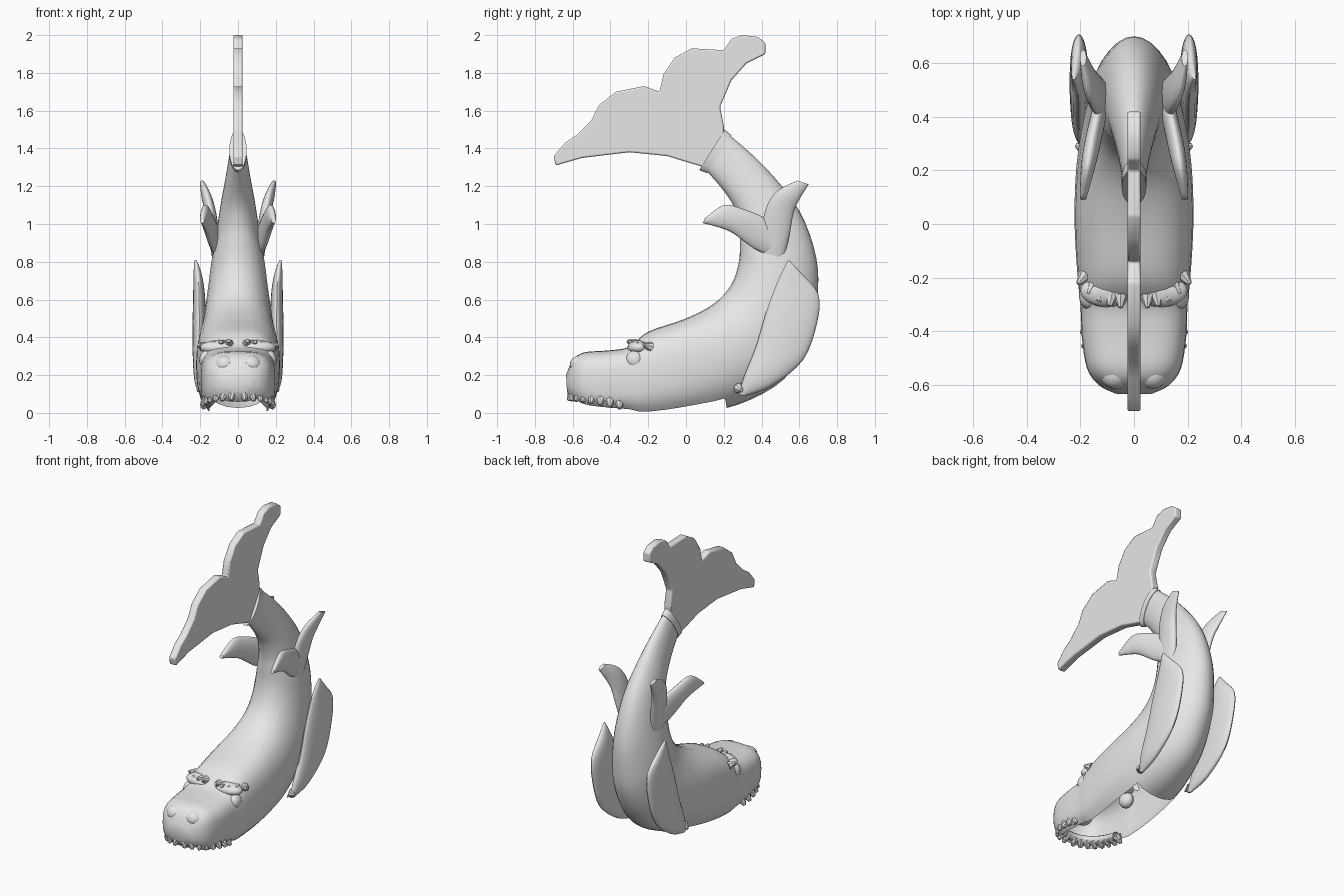
import bpy
import bmesh
from math import sin, cos, pi, copysign
from mathutils import Vector, Matrix

cube = bpy.data.objects.get("Cube")
if cube:
    bpy.data.objects.remove(cube, do_unlink=True)

stone = bpy.data.materials.new("grey_stone")
stone.use_nodes = True
GREY = (0.8, 0.8, 0.8, 1)
stone.diffuse_color = GREY
for node in stone.node_tree.nodes:
    if node.type == 'BSDF_PRINCIPLED':
        node.inputs["Base Color"].default_value = GREY

SIDES = 28


def finish(name, bm):
    """Turn a bmesh into a named object of the single material."""
    bmesh.ops.recalc_face_normals(bm, faces=bm.faces)
    mesh = bpy.data.meshes.new(name)
    bm.to_mesh(mesh)
    bm.free()
    mesh.materials.append(stone)
    obj = bpy.data.objects.new(name, mesh)
    bpy.context.collection.objects.link(obj)
    return obj


def smooth(obj, angle=0.7):
    bpy.ops.object.select_all(action='DESELECT')
    obj.select_set(True)
    bpy.context.view_layer.objects.active = obj
    bpy.ops.object.shade_smooth_by_angle(angle=angle)


def spline(rows, steps):
    """Catmull-Rom interpolation of rows of numbers."""
    out = []
    last = len(rows) - 1
    for i in range(last):
        a, b, c, d = (rows[min(max(i + k, 0), last)] for k in (-1, 0, 1, 2))
        for s in range(steps):
            t = s / steps
            out.append([q + t * (r - p) / 2
                        + t * t * (p - 2.5 * q + 2 * r - e / 2)
                        + t ** 3 * (1.5 * (q - r) + (e - p) / 2)
                        for p, q, r, e in zip(a, b, c, d)])
    return out + [list(rows[-1])]


def loft(name, rows, side=1, steps=4):
    """Skin rows of: edge y, z, opposite edge y, z, half width, centre x, roundness."""
    bm = bmesh.new()
    rings = []
    for y1, z1, y2, z2, half, x, power in spline(rows, steps):
        ring = []
        for k in range(SIDES):
            a = 2 * pi * k / SIDES
            c = copysign(abs(cos(a)) ** power, cos(a))
            s = copysign(abs(sin(a)) ** power, sin(a))
            ring.append(bm.verts.new((side * (x + half * s),
                                      (y1 + y2) / 2 + c * (y1 - y2) / 2,
                                      (z1 + z2) / 2 + c * (z1 - z2) / 2)))
        rings.append(ring)
    for r, q in zip(rings, rings[1:]):
        for k in range(SIDES):
            n = (k + 1) % SIDES
            bm.faces.new((r[k], r[n], q[n], q[k]))
    bm.faces.new(rings[0])
    bm.faces.new(rings[-1])
    return finish(name, bm)


def ball(name, centre, size):
    bm = bmesh.new()
    bmesh.ops.create_uvsphere(
        bm, u_segments=24, v_segments=14, radius=1,
        matrix=Matrix.Translation(centre) @ Matrix.Diagonal((*size, 1)))
    smooth(finish(name, bm))


def spikes(name, items, radius, length):
    """Blunt little cones, each given as base point and direction."""
    bm = bmesh.new()
    for base, direction in items:
        d = Vector(direction).normalized()
        turn = d.to_track_quat('Z', 'Y').to_matrix().to_4x4()
        bmesh.ops.create_cone(
            bm, cap_ends=True, segments=8, radius1=radius, radius2=radius * 0.3,
            depth=length,
            matrix=Matrix.Translation(Vector(base) + d * length / 2) @ turn)
    smooth(finish(name, bm))


# Curled body with the head, from snout to tail root
body = loft("body", [
    (-.635, .2, -.63, .11, .07, 0, .9),
    (-.6, .28, -.605, .07, .13, 0, .8),
    (-.54, .32, -.54, .025, .175, 0, .65),
    (-.42, .33, -.42, .007, .195, 0, .6),
    (-.3, .35, -.3, -.005, .2, 0, .6),
    (-.2, .43, -.21, -.03, .21, 0, .7),
    (0, .5, .02, -.005, .222, 0, .75),
    (.15, .58, .28, .045, .215, 0, .9),
    (.24, .68, .52, .18, .19, 0, 1),
    (.28, .8, .655, .4, .165, 0, 1),
    (.285, .92, .695, .6, .145, 0, 1),
    (.28, 1, .69, .82, .12, 0, 1),
    (.25, 1.1, .6, 1.07, .095, 0, 1),
    (.18, 1.2, .42, 1.3, .065, 0, 1),
    (.1, 1.29, .22, 1.48, .04, 0, 1)])

# The hollow underside, open from the lip to below the belly
bm = bmesh.new()
bm.from_mesh(body.data)
middle = SIDES // 2
opening = [f for f in bm.faces if len(f.verts) == 4
           and middle - 3 <= f.index % SIDES < middle + 3
           and -.59 < f.calc_center_median().y < .22]
bmesh.ops.delete(bm, geom=opening, context='FACES')
bm.to_mesh(body.data)
bm.free()
smooth(body)

# Collar around the tail root
smooth(loft("tail_collar", [
    (.11, 1.27, .24, 1.47, .046, 0, 1),
    (.07, 1.285, .205, 1.5, .046, 0, 1)], steps=1))

# Flat lobed tail fin
outline = [(.1, 1.3), (.03, 1.32), (-.1, 1.36), (-.3, 1.38), (-.55, 1.35), (-.69, 1.31),
           (-.7, 1.36), (-.64, 1.43), (-.58, 1.47), (-.5, 1.55), (-.46, 1.63),
           (-.37, 1.7), (-.22, 1.73), (-.14, 1.7), (-.12, 1.79), (-.06, 1.88),
           (.03, 1.93), (.2, 1.92), (.24, 1.98), (.3, 2), (.38, 1.99), (.42, 1.96),
           (.42, 1.9), (.32, 1.85), (.24, 1.76), (.18, 1.62), (.2, 1.52), (.2, 1.48)]
bm = bmesh.new()
face = bm.faces.new([bm.verts.new((-.025, y, z)) for y, z in outline])
grown = bmesh.ops.extrude_face_region(bm, geom=[face])["geom"]
bmesh.ops.translate(bm, vec=(.05, 0, 0),
                    verts=[g for g in grown if isinstance(g, bmesh.types.BMVert)])
tail = finish("tail_fin", bm)
bevel = tail.modifiers.new("soft_edge", 'BEVEL')
bevel.width = .008
bevel.segments = 2
smooth(tail)

for side, word in ((1, "left"), (-1, "right")):
    # Broad lower fin
    smooth(loft(word + "_lower_fin", [
        (.28, .1, .31, .09, .01, .19, 1),
        (.31, .2, .45, .14, .03, .2, 1),
        (.37, .35, .62, .28, .035, .205, 1),
        (.42, .52, .695, .48, .035, .205, 1),
        (.47, .66, .7, .63, .03, .207, 1),
        (.51, .75, .61, .74, .02, .215, 1),
        (.54, .81, .55, .805, .006, .225, 1)], side))
    # Forked upper fin, front and back lobes
    smooth(loft(word + "_upper_fin_front_lobe", [
        (.52, .95, .47, .82, .03, .11, 1),
        (.42, 1.03, .36, .87, .03, .135, 1),
        (.3, 1.08, .25, .95, .03, .16, 1),
        (.2, 1.1, .18, .98, .024, .175, 1),
        (.1, 1.03, .09, 1.005, .012, .19, 1)], side))
    smooth(loft(word + "_upper_fin_back_lobe", [
        (.39, .85, .52, .82, .03, .11, 1),
        (.4, .98, .55, .95, .03, .13, 1),
        (.43, 1.1, .57, 1.06, .03, .15, 1),
        (.49, 1.18, .6, 1.13, .025, .17, 1),
        (.59, 1.23, .65, 1.21, .012, .19, 1)], side))
    # Eye, brow and nostril
    ball(word + "_eye", (side * .165, -.27, .28), (.04, .05, .05))
    ball(word + "_brow", (side * .1, -.25, .345), (.1, .06, .04))
    ball(word + "_nostril", (side * .07, -.56, .255), (.055, .055, .05))
    spikes(word + "_brow_spikes", [
        ((side * (.05 + .033 * k), -.27 + .005 * k * k, .365 - .004 * k),
         (side * .2 * k, -1, .4)) for k in range(5)], .028, .045)
    # Small barb where the lower fin starts
    spikes(word + "_fin_barb", [((side * .18, .28, .13), (side, .4, -.3))], .03, .04)

# Lip ridge and ragged teeth around the front of the opening
angles = [-1.8 + .24 * k for k in range(16)]
rim = [(.16 * copysign(abs(sin(a)) ** .8, a), -.4 - .2 * cos(a), .075 + .04 * cos(a))
       for a in angles]
lip = bpy.data.curves.new("upper_lip", 'CURVE')
lip.dimensions = '3D'
lip.bevel_depth = .026
lip.bevel_resolution = 3
lip.materials.append(stone)
path = lip.splines.new('POLY')
path.points.add(len(rim) - 1)
for point, place in zip(path.points, rim):
    point.co = (*place, 1)
path.use_smooth = True
bpy.context.collection.objects.link(bpy.data.objects.new("upper_lip", lip))
spikes("teeth", [((x, y, z), (x, .5 * (y + .4), -.2)) for x, y, z in rim], .032, .055)
